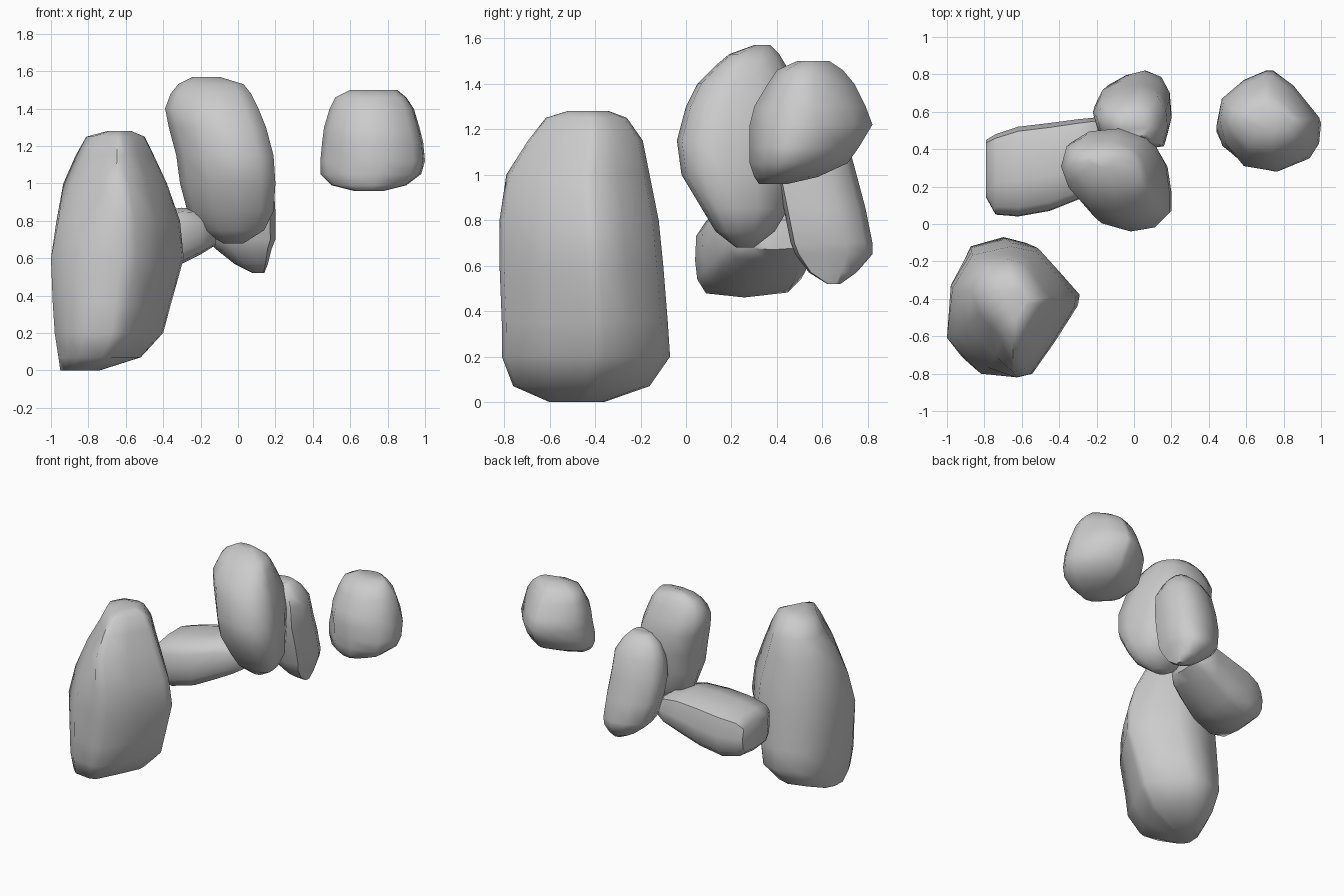
import bpy, bmesh, math


def rock(name, outline, sections, axis="z"):
    """Loft an outline through boxes (height, a0, a1, b0, b1[, corner cut])."""
    lo = [min(p[i] for p in outline) for i in (0, 1)]
    hi = [max(p[i] for p in outline) for i in (0, 1)]
    unit = [[(p[i] - lo[i]) / (hi[i] - lo[i]) for i in (0, 1)] for p in outline]
    bm = bmesh.new()
    rings = []
    for h, a0, a1, b0, b1, *cut in sections:
        ring = []
        for u, v in unit:
            push = max(0, (cut[0] if cut else 0) - u - v) / 2   # bevel the low corner
            a, b = a0 + (u + push) * (a1 - a0), b0 + (v + push) * (b1 - b0)
            ring.append(bm.verts.new((a, b, h) if axis == "z" else (h, a, b)))
        rings.append(ring)
    n = len(unit)
    for r, s in zip(rings, rings[1:]):
        for i in range(n):
            j = (i + 1) % n
            bm.faces.new((r[i], r[j], s[j], s[i]))
    bm.faces.new(rings[0])
    bm.faces.new(rings[-1])
    bmesh.ops.recalc_face_normals(bm, faces=bm.faces)
    mesh = bpy.data.meshes.new(name)
    bm.to_mesh(mesh)
    bm.free()
    obj = bpy.data.objects.new(name, mesh)
    bpy.context.collection.objects.link(obj)
    bpy.ops.object.select_all(action="DESELECT")
    obj.select_set(True)
    bpy.context.view_layer.objects.active = obj
    bpy.ops.object.shade_smooth_by_angle(angle=math.radians(50))
    return obj


# Tall standing rock
rock("tall_rock",
     [(-.87, -.12), (-.66, -.07), (-.52, -.10), (-.40, -.24), (-.30, -.36), (-.31, -.42),
      (-.43, -.62), (-.55, -.80), (-.63, -.82), (-.82, -.80), (-.92, -.72), (-1, -.60), (-.98, -.31)],
     [(0, -.95, -.74, -.60, -.36), (.07, -.96, -.52, -.76, -.16), (.2, -.98, -.40, -.81, -.07),
      (.35, -.99, -.36, -.81, -.08), (.6, -1, -.29, -.82, -.10, .28), (.8, -.99, -.31, -.82, -.12, .38),
      (1.0, -.95, -.38, -.79, -.16, .5), (1.15, -.88, -.45, -.70, -.19, .55),
      (1.25, -.82, -.50, -.62, -.26, .55), (1.28, -.70, -.57, -.52, -.34, .5)])

# Upright oval rock in the middle
rock("middle_rock",
     [(0, .60), (.06, .85), (.25, .97), (.55, 1), (.82, .90), (.96, .65), (1, .38),
      (1, .18), (.85, .04), (.60, 0), (.30, .08), (.08, .34)],
     [(.68, -.08, .03, .22, .30), (.75, -.20, .14, .13, .39), (.85, -.27, .19, .07, .45),
      (1.0, -.31, .20, -.02, .48), (1.15, -.33, .19, -.04, .51), (1.3, -.37, .15, 0, .51),
      (1.4, -.39, .11, .05, .48), (1.48, -.36, .07, .13, .44), (1.53, -.32, .03, .19, .41),
      (1.57, -.24, -.10, .30, .37)])

# Round rock on the right
rock("round_rock",
     [(.44, .55), (.46, .67), (.58, .77), (.70, .82), (.74, .82), (.85, .74), (.99, .57),
      (.98, .45), (.93, .36), (.76, .28), (.58, .31), (.47, .44)],
     [(.96, .62, .78, .32, .45), (.99, .50, .90, .30, .58, .35), (1.05, .44, .98, .28, .71, .38),
      (1.12, .44, 1.0, .28, .76, .35), (1.22, .45, .99, .28, .82), (1.3, .46, .97, .30, .79),
      (1.4, .49, .94, .36, .74), (1.46, .52, .90, .40, .69), (1.5, .60, .85, .49, .63)])

# Pointed rock behind the middle one
rock("back_rock",
     [(-.22, .63), (-.18, .73), (-.08, .79), (.03, .82), (.13, .78), (.18, .68),
      (.19, .55), (.16, .41), (.05, .39), (-.10, .43), (-.19, .50)],
     [(.52, .08, .14, .62, .68), (.57, -.02, .16, .54, .75), (.65, -.12, .18, .48, .82),
      (.7, -.17, .20, .46, .82), (.85, -.21, .20, .43, .79), (1.0, -.22, .19, .40, .75),
      (1.15, -.20, .18, .40, .71), (1.24, -.15, .13, .43, .65), (1.29, -.08, .08, .47, .59)])

# Low rock lying sideways, lofted along x
rock("low_rock",
     [(0, .45), (.01, .75), (.10, .93), (.40, 1), (.75, 1), (.95, .92),
      (1, .55), (.97, .22), (.85, .06), (.45, 0), (.10, .05), (.02, .22)],
     [(-.79, .14, .45, .53, .74), (-.74, .05, .48, .48, .79), (-.62, .04, .52, .46, .82),
      (-.45, .07, .54, .50, .85), (-.3, .13, .56, .57, .87), (-.2, .18, .57, .62, .86),
      (-.12, .26, .53, .67, .80)], axis="x")
